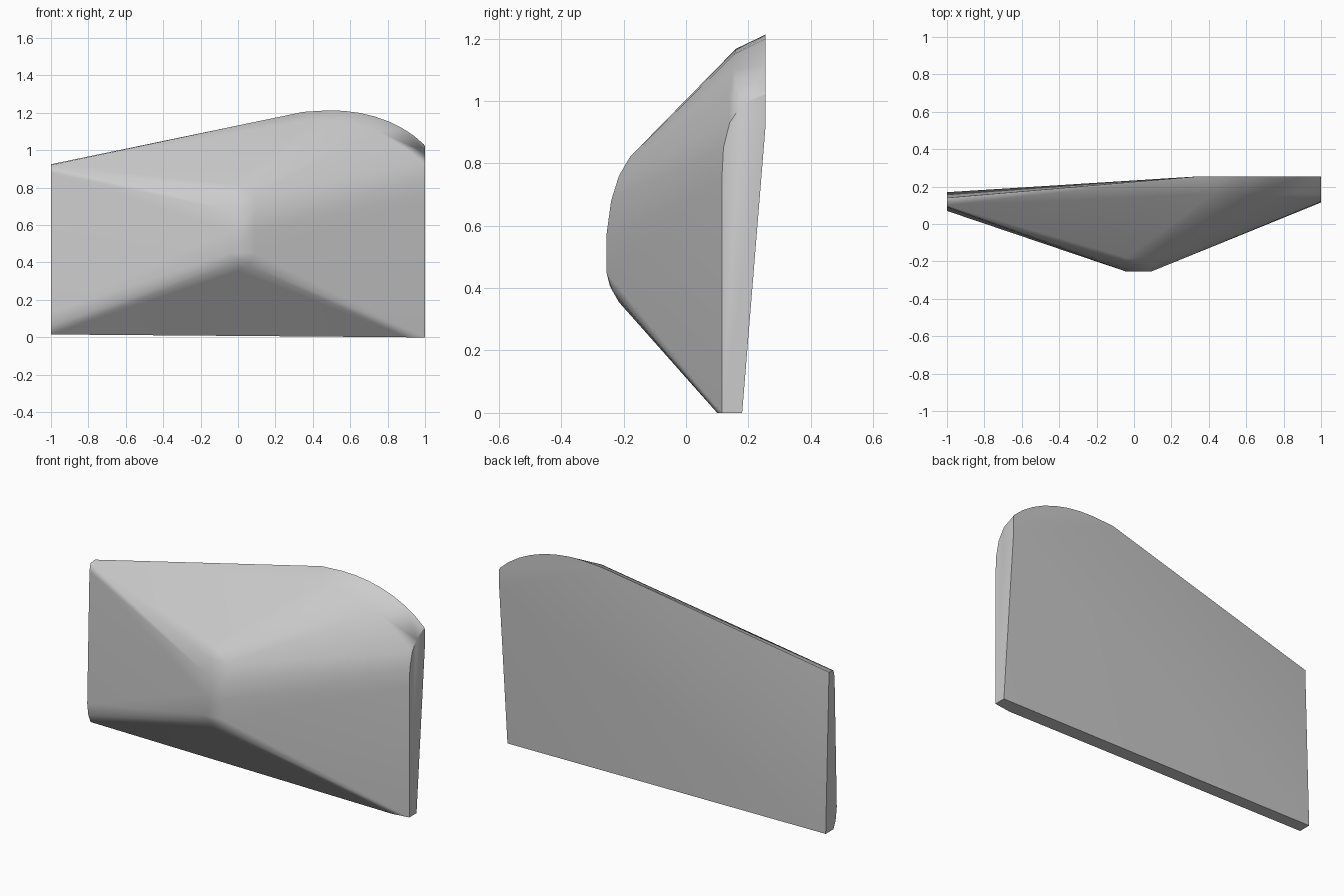
import bpy, bmesh
from math import cos, sin, radians

cube = bpy.data.objects.get("Cube")
if cube:
    bpy.data.objects.remove(cube)


def make_material(name, colour):
    mat = bpy.data.materials.new(name)
    mat.use_nodes = True
    mat.diffuse_color = colour
    mat.node_tree.nodes["Principled BSDF"].inputs["Base Color"].default_value = colour
    return mat


def hull_object(name, points, mat):
    """Wrap a tight convex skin around the given outline points."""
    bm = bmesh.new()
    for p in points:
        bm.verts.new(p)
    result = bmesh.ops.convex_hull(bm, input=bm.verts)
    loose = set(result["geom_interior"]) | set(result["geom_unused"])
    bmesh.ops.delete(bm, geom=[g for g in loose if isinstance(g, bmesh.types.BMVert)],
                     context="VERTS")
    bmesh.ops.dissolve_limit(bm, angle_limit=radians(0.5), verts=bm.verts, edges=bm.edges)
    bmesh.ops.recalc_face_normals(bm, faces=bm.faces)
    mesh = bpy.data.meshes.new(name)
    bm.to_mesh(mesh)
    bm.free()
    mesh.materials.append(mat)
    obj = bpy.data.objects.new(name, mesh)
    bpy.context.collection.objects.link(obj)
    return obj


# Narrow end: thin, slightly bulging edge
narrow_end = [(-1, y, z) for y, z in
              [(.14, .925), (.10, .92), (.09, .88), (.07, .13), (.08, .06), (.10, .015), (.17, .015)]]

# Wide end: flat side with a rounded upper front corner
wide_end = [(1, y, z) for y, z in
            [(.18, 0), (.115, 0), (.115, .75), (.12, .85), (.14, .93), (.18, .99),
             (.255, 1.02), (.255, .92)]]

# Rounded crown along the back edge
crown = [(.5 + .61 * cos(radians(a)), .255, .773 + .44 * sin(radians(a)))
         for a in range(36, 105, 8)]
crown.append((.35, .255, 1.205))

# Softened rim in front of the crown
rim = [(.42, .16, 1.167), (.6, .155, 1.15), (.75, .15, 1.1), (.88, .14, 1.02)]

# Blunt peak, swept over from below to above
peak = [(x, y, z) for y, z in
        [(-.255, .45), (-.255, .57), (-.24, .68), (-.215, .76), (-.18, .82)]
        for x in (-.04, .09)]
peak += [(0, -.245, .41), (0, -.215, .355), (.05, -.235, .39)]

# Lower front corner
corner = [(.9, .10, 0)]

stone = make_material("plain grey", (.6, .6, .6, 1))
block = hull_object("faceted_block", narrow_end + wide_end + crown + rim + peak + corner, stone)

# Smooth ridges, flat facets, crisp outer border
bpy.ops.object.select_all(action="DESELECT")
block.select_set(True)
bpy.context.view_layer.objects.active = block
bpy.ops.object.shade_smooth_by_angle(angle=radians(42))
weighted = block.modifiers.new("facet_normals", "WEIGHTED_NORMAL")
weighted.keep_sharp = True
